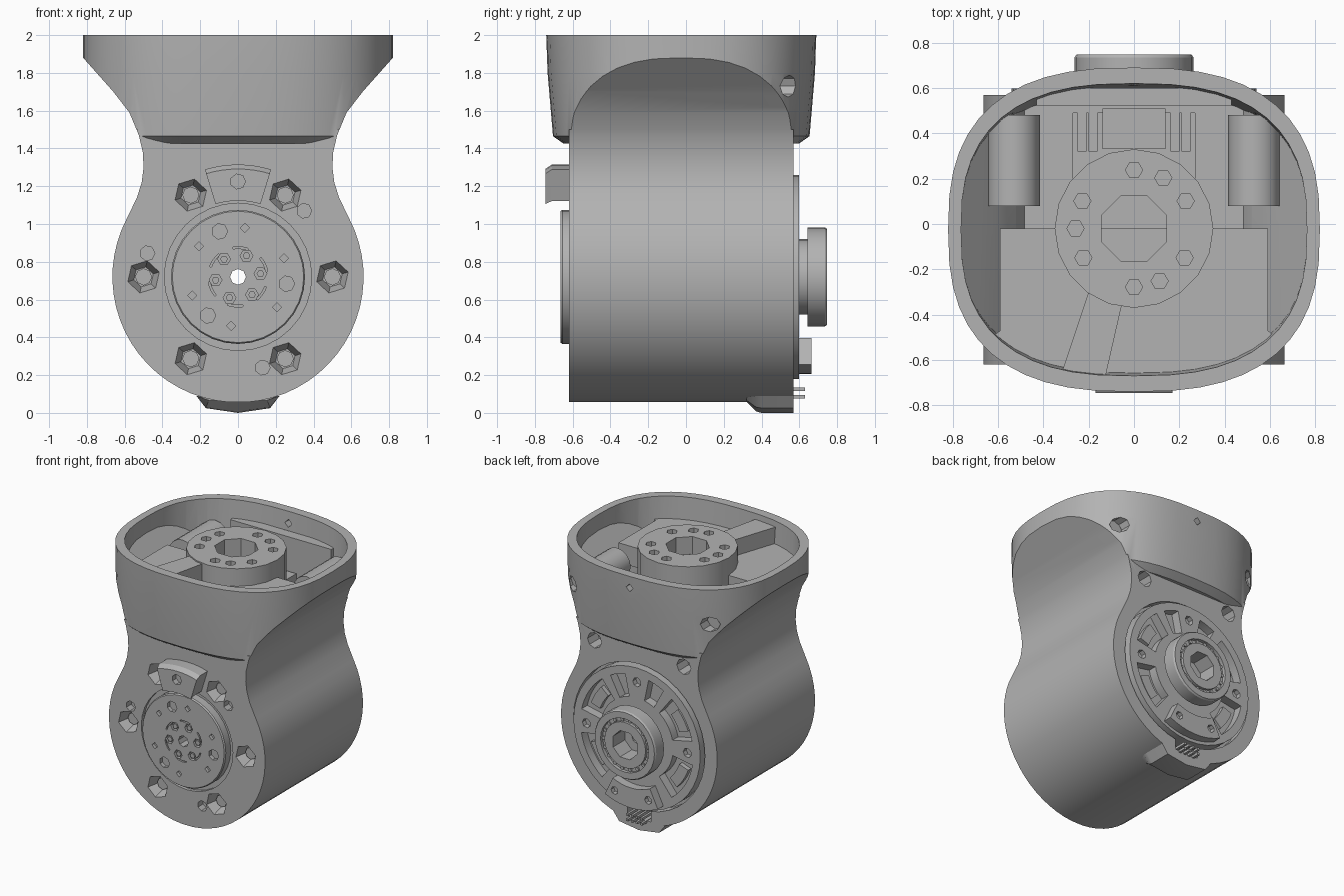
import bpy, bmesh
from math import sin, cos, radians, pi, copysign
from mathutils import Vector

if "Cube" in bpy.data.objects:
    bpy.data.objects.remove(bpy.data.objects["Cube"])

grey = bpy.data.materials.new("housing grey")
grey.use_nodes = True
grey.diffuse_color = (0.45, 0.45, 0.45, 1)
grey.node_tree.nodes["Principled BSDF"].inputs["Base Color"].default_value = grey.diffuse_color
AXIS_Z = 0.72   # height of the joint axis
made = []


def ring(r, n=20, start=0.0):
    return [(r * cos(start + 2 * pi * i / n), r * sin(start + 2 * pi * i / n)) for i in range(n)]


def sector(r0, r1, a0, a1, n=8):
    angles = [radians(a0 + (a1 - a0) * i / n) for i in range(n + 1)]
    return [(r1 * cos(a), r1 * sin(a)) for a in angles] + [(r0 * cos(a), r0 * sin(a)) for a in reversed(angles)]


def rect(w, h):
    return [(-w / 2, -h / 2), (w / 2, -h / 2), (w / 2, h / 2), (-w / 2, h / 2)]


def polar(r, angle):
    return (r * cos(radians(angle)), AXIS_Z + r * sin(radians(angle)))


def solid(name, *parts):
    """Each part: outline, axis, centre, then sections (position, scale u, scale v)."""
    bm = bmesh.new()
    for pts, axis, centre, *sections in parts:
        loops = []
        for sec in sections:
            t, su, sv = (tuple(sec) + (1, 1))[:3] if isinstance(sec, tuple) else (sec, 1, 1)
            uv = [(centre[0] + u * su, centre[1] + v * sv) for u, v in pts]
            loops.append([bm.verts.new((u, t, v) if axis == "y" else (u, v, t)) for u, v in uv])
        n = len(pts)
        for a, b in zip(loops, loops[1:]):
            for i in range(n):
                bm.faces.new((a[i], a[(i + 1) % n], b[(i + 1) % n], b[i]))
        bm.faces.new(loops[0][::-1])
        bm.faces.new(loops[-1])
    bmesh.ops.recalc_face_normals(bm, faces=bm.faces)
    me = bpy.data.meshes.new(name)
    bm.to_mesh(me)
    bm.free()
    me.materials.append(grey)
    ob = bpy.data.objects.new(name, me)
    bpy.context.collection.objects.link(ob)
    made.append(ob)
    return ob


def combine(ob, tool, op="DIFFERENCE"):
    mod = ob.modifiers.new("bool", "BOOLEAN")
    mod.operation, mod.object, mod.solver = op, tool, "EXACT"
    mod.use_self = True
    bpy.context.view_layer.objects.active = ob
    bpy.ops.object.modifier_apply(modifier=mod.name)
    made.remove(tool)
    bpy.data.objects.remove(tool)
    return ob


def cut(ob, *parts):
    return combine(ob, solid("cutter", *parts))


def front_outline(margin=0.0):
    """Round motor body, waist and flared collar."""
    half = [(0.665 * cos(radians(a)), AXIS_Z + 0.665 * sin(radians(a))) for a in range(-86, 31, 6)]
    half += [(0.535, 1.14), (0.51, 1.22), (0.5, 1.3), (0.504, 1.38), (0.525, 1.47), (0.575, 1.59),
             (0.66, 1.7), (0.74, 1.79), (0.82, 1.88), (0.82, 2.1)]
    half = [(x - margin if z > 1 else x, z) for x, z in half]
    return half + [(-x, z) for x, z in reversed(half)]


def collar_plan(n=48):
    def power(c):
        return copysign(abs(c) ** (2 / 2.6), c)
    return [(0.82 * power(cos(2 * pi * i / n)), 0.715 * power(sin(2 * pi * i / n))) for i in range(n)]


# Housing: the front outline limited by a body slab and the rounded collar
MID = (0, -0.025)
housing = solid("housing", (front_outline(), "y", (0, 0), -1, 1))
limit = solid("limit", (rect(2.4, 1.19), "z", MID, -1, 1.5))
combine(limit, solid("collar", (collar_plan(), "z", MID, (1.425, 1, 0.87), (1.465, 1, 0.95),
                                (1.8, 1, 0.99), 2.0)), "UNION")
combine(housing, limit, "INTERSECT")

# Open collar interior and the deep rear pocket
cavity = solid("cavity", (front_outline(0.055), "y", (0, 0), -1, 1))
combine(cavity, solid("inner", (collar_plan(), "z", MID, (1.5, 0.93, 0.85), (2.08, 0.93, 0.91))), "INTERSECT")
combine(housing, cavity)
cut(housing, (rect(0.54, 0.46), "z", (0, 0.26), 1.32, 1.56))

# Recesses in the front face, back face and collar corners
six = [polar(0.5, a) for a in range(0, 360, 60)]
cut(housing, *[(ring(0.09, 6, 0.3), "y", c, (-0.64, 1.05, 1.05), (-0.53, 0.6, 0.6)) for c in six],
    *[(ring(0.04, 7), "y", c, -0.65, -0.56) for c in [(0.35, 1.07), (-0.48, 0.845), (0.13, 0.24)]],
    (ring(0.39, 32), "y", (0, AXIS_Z), -0.65, -0.595))
cut(housing, (ring(0.56, 40), "y", (0, AXIS_Z), 0.5, 0.7),
    *[(ring(0.06, 8), "y", (s * 0.38, 1.36), 0.45, 0.7) for s in (-1, 1)],
    *[(ring(0.058, 8), "y", (s * 0.585, 1.73), 0.4, 0.8) for s in (-1, 1)],
    (ring(0.03, 4), "y", (0, 1.91), 0.5, 0.8))
cut(housing, (rect(0.2, 0.1), "y", (0, 0.14), 0.45, 0.7))
through = (ring(0.042, 8), "y", (0, AXIS_Z), -0.9, 0.9)
cut(housing, through)

# Front screws
solid("front_screws", *[(ring(0.045, 8), "y", c, -0.52, -0.56) for c in six])

# Front output disc with its bolt pattern
disc = solid("output_disc", (ring(0.355, 32), "y", (0, AXIS_Z), -0.58, (-0.655, 1, 1), (-0.665, 0.98, 0.98)))
cut(disc, through, *[(ring(0.042, 7), "y", polar(0.26, a), -0.7, -0.635) for a in (112, -8, 232)],
    *[(ring(0.024, 4), "y", polar(0.262, a), -0.7, -0.64) for a in range(22, 382, 60)],
    *[(sector(0.15, 0.16, a, a + 30, 4), "y", (0, AXIS_Z), -0.7, -0.65) for a in range(10, 370, 60)],
    *[(ring(0.034, 6), "y", polar(0.12, a), -0.7, -0.64) for a in range(8, 368, 60)])
solid("disc_screws", *[(ring(0.02, 6), "y", polar(0.12, a), -0.63, -0.66) for a in range(8, 368, 60)])

# Front curved stop
stop = solid("front_stop", (sector(0.42, 0.595, 73, 107), "y", (0, AXIS_Z), -0.6, -0.71, (-0.745, 0.97, 0.96)))
cut(stop, (ring(0.04, 7), "y", (0, 1.225), -0.8, -0.7))

# Back cover with pockets between its ribs
cover = solid("back_cover", (ring(0.54, 40), "y", (0, AXIS_Z), 0.48, 0.598))
pockets = [(12, 52), (62, 78), (102, 118), (128, 168), (190, 232), (308, 350)]
cut(cover, through, *[(sector(0.31, 0.48, a, b), "y", (0, AXIS_Z), 0.53, 0.7) for a, b in pockets],
    *[(ring(0.035, 7), "y", polar(0.43, a), 0.56, 0.7) for a in (90, 0, 180)])
solid("cover_ribs", *[(sector(0.36, 0.44, a, b), "y", (0, AXIS_Z), 0.52, 0.565)
                      for a, b in [(20, 42), (138, 160), (200, 224), (316, 340)]])

# Back bearing with a groove and a bore
bearing = solid("bearing", (ring(0.2, 28), "y", (0, AXIS_Z), 0.59, 0.66),
                (ring(0.262, 28), "y", (0, AXIS_Z), 0.642, 0.735, (0.747, 0.97, 0.97)))
cut(bearing, (ring(0.205, 28), "y", (0, AXIS_Z), 0.72, 0.8))
race = solid("bearing_race", (ring(0.175, 28), "y", (0, AXIS_Z), 0.66, 0.742))
for ob in (bearing, race):
    cut(ob, (ring(0.11, 8, 0.4), "y", (0, AXIS_Z), 0.5, 0.9))
solid("bearing_balls", *[(ring(0.014, 6), "y", polar(0.19, a), 0.71, 0.732) for a in range(0, 360, 20)])

# Back curved clamp, connector pins and foot
clamp = solid("back_clamp", (sector(0.36, 0.515, 244, 296), "y", (0, AXIS_Z), 0.59, 0.665))
cut(clamp, *[(ring(0.03, 7), "y", polar(0.44, a), 0.63, 0.7) for a in (251, 289)])
solid("connector_pins", *[(rect(0.018, 0.018), "y", (x, z), 0.44, 0.63)
                          for x in (-0.06, -0.02, 0.02, 0.06) for z in (0.085, 0.125)])
solid("foot", ([(-0.22, 0.01), (-0.17, -0.055), (0, -0.08), (0.17, -0.055), (0.22, 0.01)], "y", (0, 0.08),
               (0.32, 0.9, 0.25), (0.37, 1, 0.9), (0.4, 1, 1), 0.57))

# Inside the collar: front floor, top hub and its arm
edge = [(0.59, -0.02), (0.59, -0.47), (0.63, -0.5), (0.5, -0.62), (0.25, -0.675)]
solid("collar_floor", (edge + [(-x, y) for x, y in reversed(edge)], "z", (0, 0), 1.68, 1.83))
hub = solid("top_hub", (ring(0.35, 20), "z", (0, -0.02), 1.68, 1.965))
cut(hub, (ring(0.155, 8, 0.39), "z", (0, -0.02), 1.72, 2.1),
    *[(ring(0.038, 6), "z", (0.258 * cos(radians(a)), -0.02 + 0.258 * sin(radians(a))), 1.86, 2.1)
      for a in (90, 60, 28, -30, -64, -90, 210, 180, 152)])
solid("hub_arm", ([(-0.2, -0.3), (-0.05, -0.34), (-0.13, -0.69), (-0.32, -0.66)], "z", (0, 0), 1.75, 1.955))

# Rear bosses, wall pad and pocket ribs
solid("rear_bosses", *[(ring(0.115, 16), "y", (s * 0.53, 1.73), 0.08, 0.48) for s in (-1, 1)])
solid("rear_pad", (rect(0.86, 0.08), "z", (0, 0.56), 1.48, 1.86))
solid("pocket_ribs", (rect(0.28, 0.18), "z", (0, 0.42), 1.3, 1.6),
      *[(rect(0.04, 0.2), "z", (x, 0.42), 1.3, 1.5) for x in (-0.23, -0.18, 0.18, 0.23)])

# Smooth curved walls, keep edges crisp
bpy.ops.object.select_all(action="DESELECT")
for ob in made:
    ob.select_set(True)
bpy.context.view_layer.objects.active = housing
bpy.ops.object.shade_smooth_by_angle(angle=radians(28))
